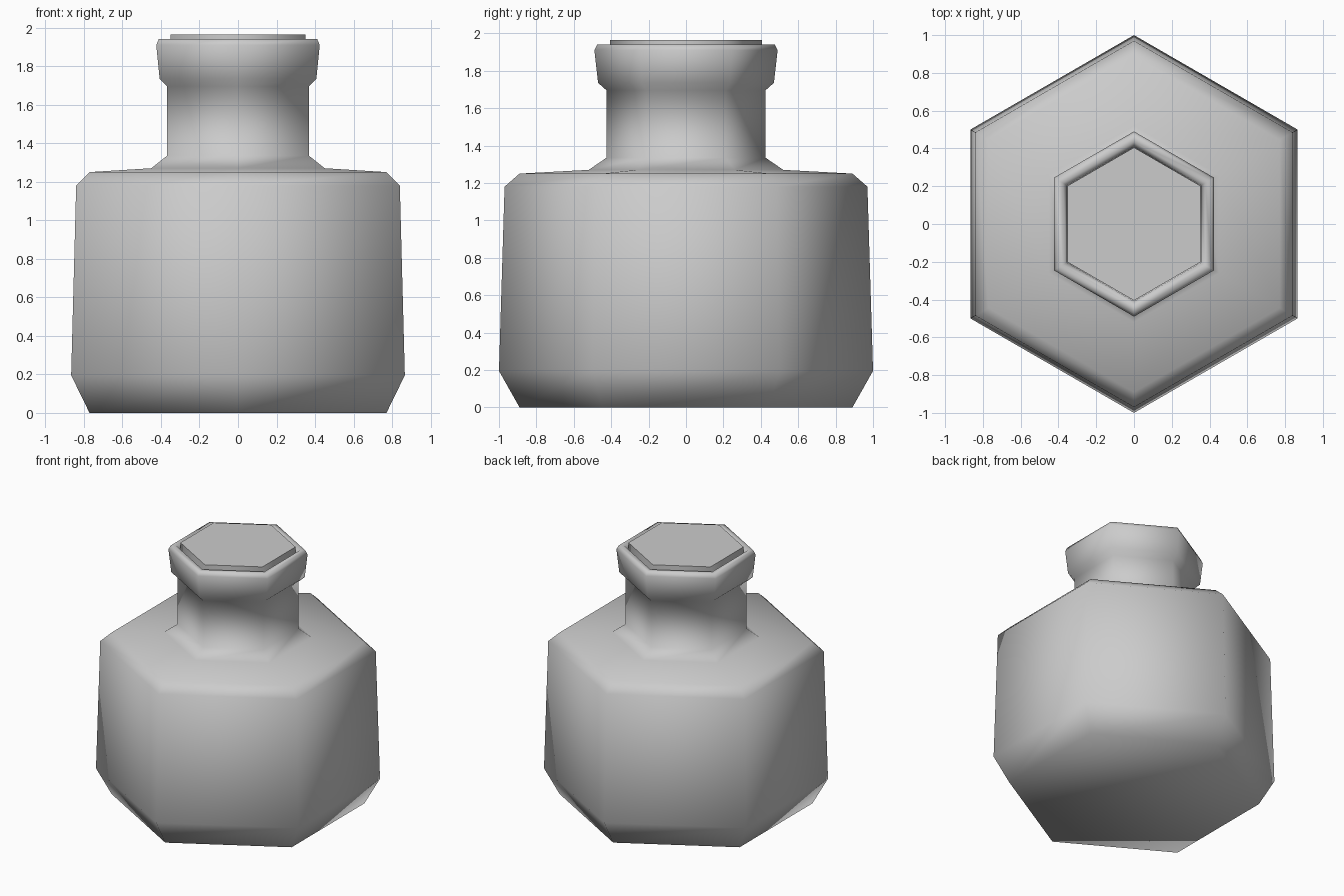
import bpy, bmesh, math

if "Cube" in bpy.data.objects:
    bpy.data.objects.remove(bpy.data.objects["Cube"])

SIDES = 6


def lathe(name, profile):
    """Sweep (radius, z) pairs round z as a closed six-sided solid."""
    bm = bmesh.new()
    rings = []
    for r, z in profile:
        ring = []
        for i in range(SIDES):
            a = math.pi / 2 + i * 2 * math.pi / SIDES
            ring.append(bm.verts.new((r * math.cos(a), r * math.sin(a), z)))
        rings.append(ring)
    for lo, hi in zip(rings, rings[1:]):
        for i in range(SIDES):
            j = (i + 1) % SIDES
            bm.faces.new((lo[i], lo[j], hi[j], hi[i]))
    bm.faces.new(rings[0][::-1])
    bm.faces.new(rings[-1])
    bmesh.ops.recalc_face_normals(bm, faces=bm.faces)
    mesh = bpy.data.meshes.new(name)
    bm.to_mesh(mesh)
    bm.free()
    obj = bpy.data.objects.new(name, mesh)
    bpy.context.collection.objects.link(obj)
    bpy.ops.object.select_all(action='DESELECT')
    obj.select_set(True)
    bpy.context.view_layer.objects.active = obj
    bpy.ops.object.shade_smooth_by_angle(angle=math.radians(75))
    return obj


# Bottle: chamfered body, shoulder, neck and flared lip with a shallow mouth
lathe("bottle", [
    (0.89, 0), (1.0, 0.195), (0.97, 1.18), (0.89, 1.25),
    (0.52, 1.27), (0.425, 1.335), (0.425, 1.695), (0.47, 1.735),
    (0.49, 1.91), (0.475, 1.94), (0.435, 1.94), (0.41, 1.91), (0.40, 1.85),
])

# Stopper plug sitting just proud of the lip
lathe("stopper", [(0.405, 1.85), (0.405, 1.965)])
